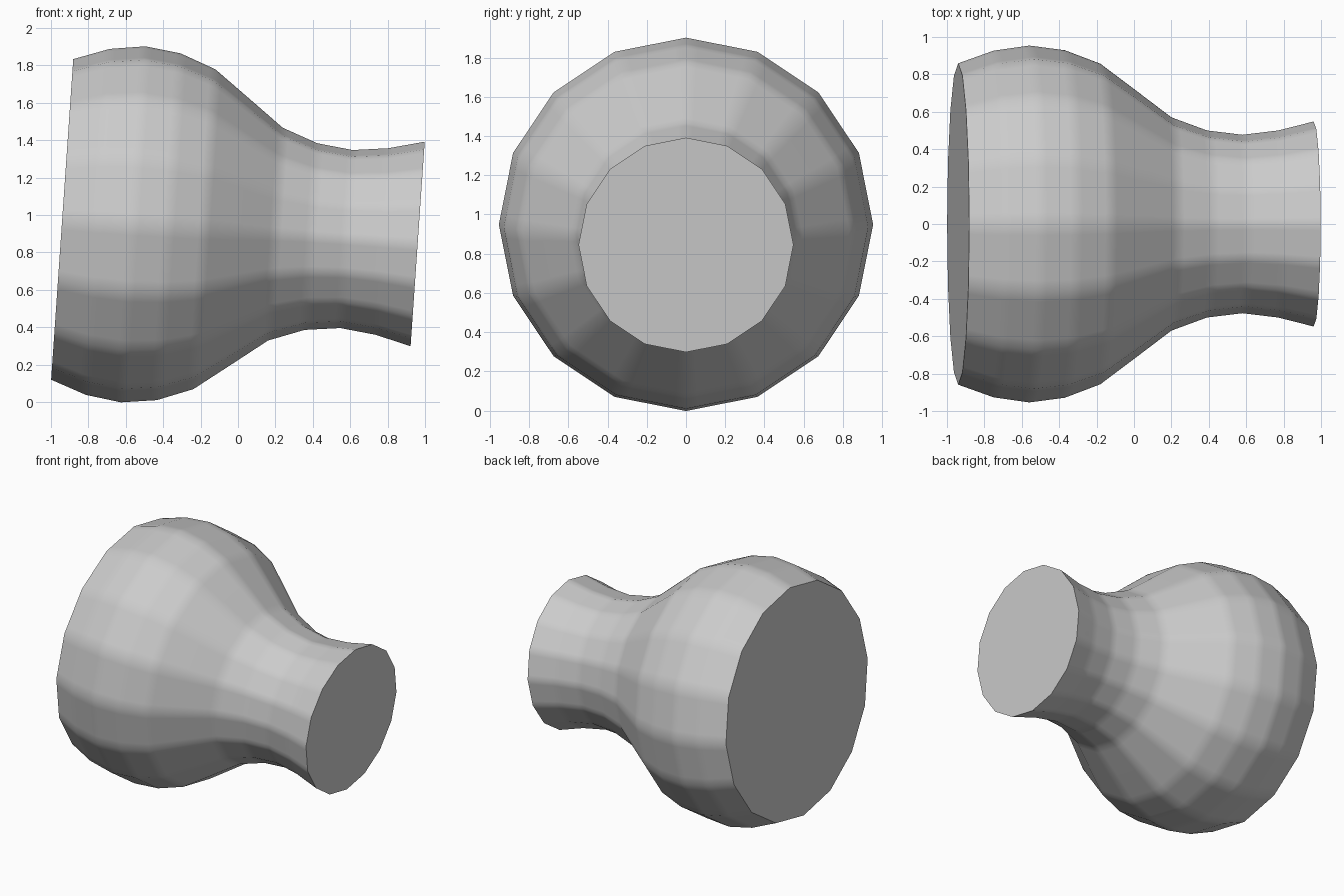
import bpy, bmesh, math
from mathutils import Vector

if "Cube" in bpy.data.objects:
    bpy.data.objects.remove(bpy.data.objects["Cube"])

SIDES = 16
TILT = math.radians(3.95)
AXIS = Vector((math.cos(TILT), 0, -math.sin(TILT)))
UP = Vector((math.sin(TILT), 0, math.cos(TILT)))
SIDE = Vector((0, 1, 0))
START = Vector((-0.94, 0, 0.976))
STEP = 1.905 / 10  # equal ring spacing along the tilted axis
RADII = [0.859, 0.927, 0.954, 0.929, 0.857, 0.714,
         0.570, 0.500, 0.477, 0.500, 0.548]

bm = bmesh.new()

# Rings of the flared, bulbous body
rings = []
for i, r in enumerate(RADII):
    centre = START + AXIS * (STEP * i)
    ring = []
    for k in range(SIDES):
        a = 2 * math.pi * k / SIDES
        ring.append(bm.verts.new(centre + UP * (r * math.cos(a)) + SIDE * (r * math.sin(a))))
    rings.append(ring)

# Side walls
for a, b in zip(rings, rings[1:]):
    for k in range(SIDES):
        n = (k + 1) % SIDES
        bm.faces.new((a[k], a[n], b[n], b[k]))

# Fine grid inside each flat panel, so smoothing only softens the panel edges
bmesh.ops.subdivide_edges(bm, edges=bm.edges[:], cuts=5, use_grid_fill=True)

# Flat end caps
bmesh.ops.holes_fill(bm, edges=[e for e in bm.edges if e.is_boundary], sides=0)
bmesh.ops.recalc_face_normals(bm, faces=bm.faces[:])

mesh = bpy.data.meshes.new("bulb_body")
bm.to_mesh(mesh)
bm.free()
body = bpy.data.objects.new("bulb_body", mesh)
bpy.context.collection.objects.link(body)

# Plain grey
grey = bpy.data.materials.new("light_grey")
grey.diffuse_color = (0.6, 0.6, 0.6, 1)
grey.use_nodes = True
grey.node_tree.nodes["Principled BSDF"].inputs["Base Color"].default_value = grey.diffuse_color
mesh.materials.append(grey)

bpy.context.view_layer.objects.active = body
body.select_set(True)
bpy.ops.object.shade_smooth_by_angle(angle=math.radians(35))
